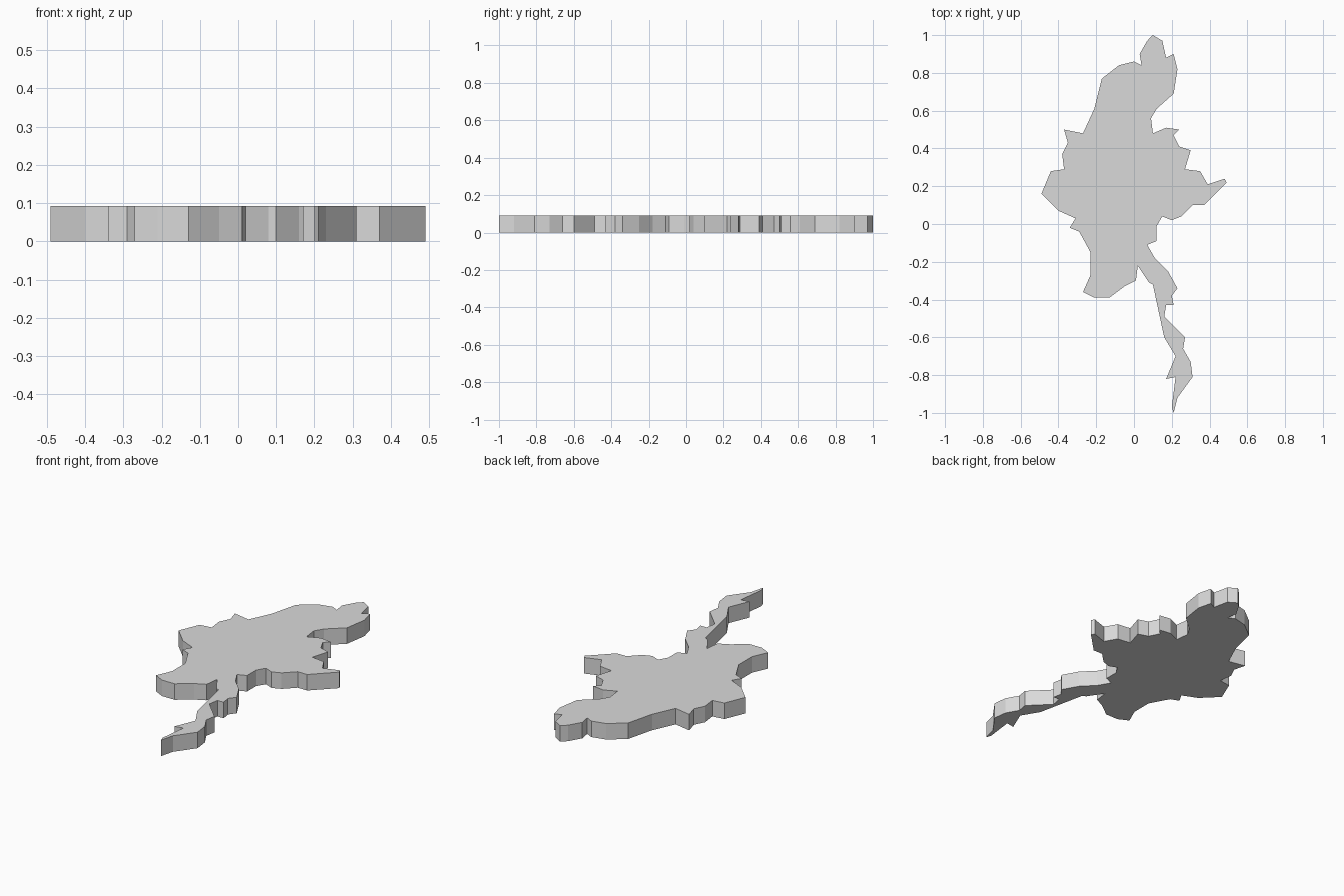
import bpy
import bmesh

# Remove the default object
default_object = bpy.data.objects.get("Cube")
if default_object:
    bpy.data.objects.remove(default_object, do_unlink=True)

THICKNESS = 0.092
UNIT = 0.01  # outline points are given in hundredths

# Eastern edge, from the northern tip down to the southern tip
east_edge = [
    (10, 100), (15, 97), (17, 88), (21, 90), (23, 82), (21, 69), (12, 61),
    (9, 56), (10, 48), (17, 51), (24, 50), (21, 47), (24, 41), (30, 39),
    (27, 29), (35, 28), (39, 21), (48, 24), (49, 22), (37, 10), (31, 10),
    (25, 4), (20, 2), (15, 4), (12, -1), (12, -9), (7, -11), (11, -18),
    (18, -25), (23, -34), (20, -38), (21, -43), (17, -43), (16, -49),
    (27, -60), (26, -66), (30, -73), (31, -81), (23, -92), (21, -100),
]

# Western edge, from the southern tip back up to the north
west_edge = [
    (20, -97), (22, -81), (17, -82), (22, -70), (16, -60), (10, -32),
    (8, -31), (2, -22), (1, -30), (-5, -33), (-13, -39), (-21, -39),
    (-27, -36), (-23, -27), (-23, -15), (-29, -4), (-34, -2), (-31, 3),
    (-40, 7), (-49, 16), (-44, 28), (-37, 29), (-38, 37), (-35, 43),
    (-37, 50), (-27, 48), (-21, 61), (-17, 77), (-8, 84), (0, 86),
    (4, 84), (3, 90), (7, 97),
]


def make_material(name, color):
    material = bpy.data.materials.new(name)
    material.use_nodes = True
    material.diffuse_color = color
    shader = next(node for node in material.node_tree.nodes
                  if node.type == "BSDF_PRINCIPLED")
    shader.inputs["Base Color"].default_value = color
    return material


def make_slab(name, outline, height, material):
    """Fill a flat outline and extrude it upward into a solid slab."""
    bm = bmesh.new()
    base = bm.faces.new([bm.verts.new((x * UNIT, y * UNIT, 0))
                         for x, y in outline])
    # Keep the bottom face while extruding a copy for the top
    extruded = bmesh.ops.extrude_face_region(bm, geom=[base],
                                             use_keep_orig=True)
    top_verts = [item for item in extruded["geom"]
                 if isinstance(item, bmesh.types.BMVert)]
    bmesh.ops.translate(bm, verts=top_verts, vec=(0, 0, height))
    # Triangulate the concave caps cleanly
    caps = [face for face in bm.faces if len(face.verts) > 4]
    bmesh.ops.triangulate(bm, faces=caps, ngon_method="EAR_CLIP")
    bmesh.ops.recalc_face_normals(bm, faces=bm.faces)
    mesh = bpy.data.meshes.new(name)
    bm.to_mesh(mesh)
    bm.free()
    mesh.materials.append(material)
    slab = bpy.data.objects.new(name, mesh)
    bpy.context.collection.objects.link(slab)
    return slab


# One flat, sharp-edged slab in a single grey
light_grey = make_material("light_grey", (0.7, 0.7, 0.7, 1.0))
make_slab("map_slab", east_edge + west_edge, THICKNESS, light_grey)
